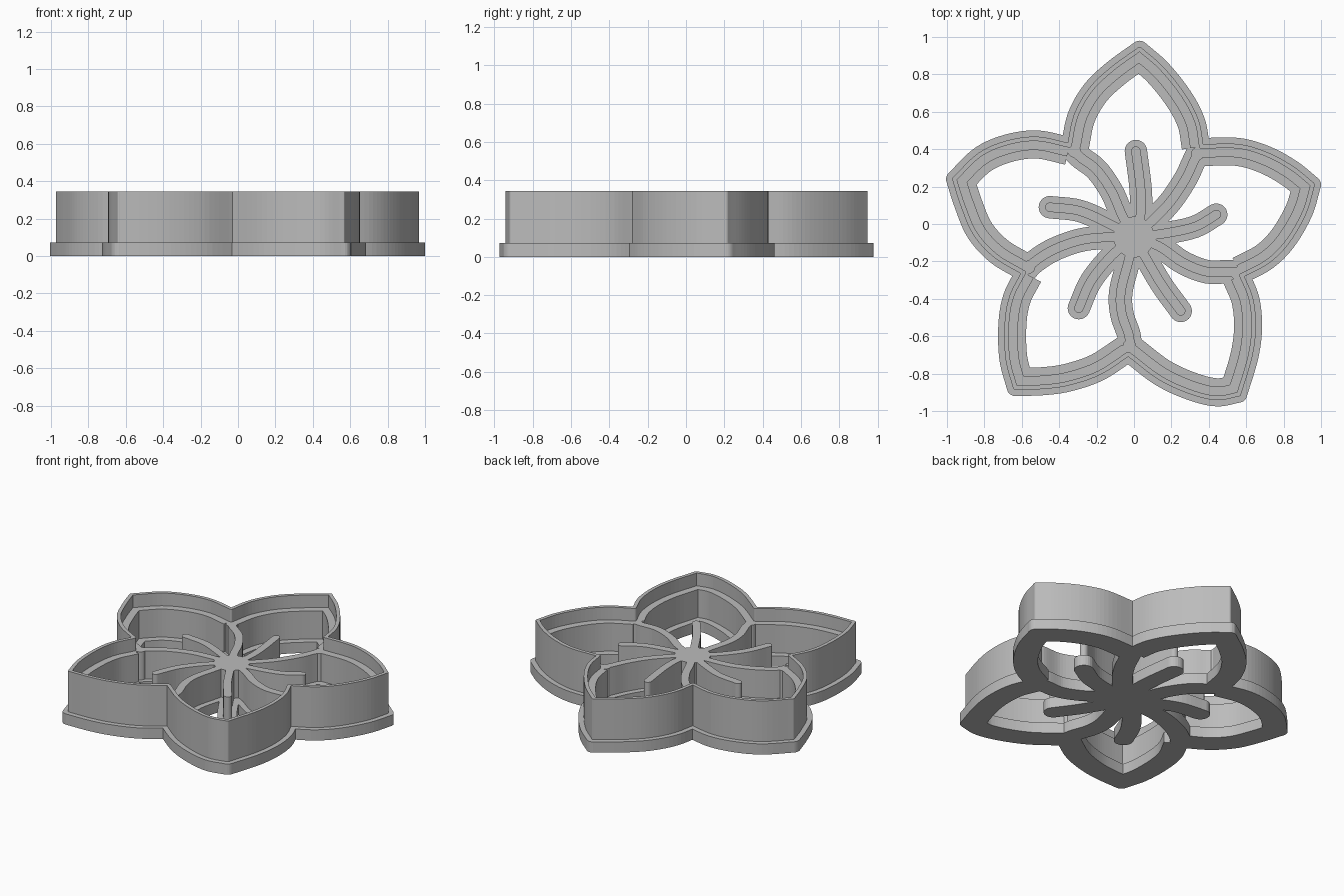
import bpy
import bmesh
import math
from mathutils import Vector
from mathutils.geometry import delaunay_2d_cdt

cube = bpy.data.objects.get("Cube")
if cube:
    bpy.data.objects.remove(cube, do_unlink=True)

# Heights and stroke widths
BASE_TOP, STAMP_TOP, BLADE_TOP = 0.072, 0.26, 0.345
RIM_OUT, RIM_IN = 0.045, 0.105
BLADE_HALF, STAMP_IN = 0.012, 0.06
LINE_BASE, LINE_WALL = 0.063, 0.025
CENTRE = (0, -7)

# Petal edges, clockwise, in hundredths; each begins at a corner
# (notch, tip, notch, ...) and ends where the next begins
PETAL_EDGES = [
    [(-34.5, 42), (-31, 58), (-23, 72), (-11.5, 83)],
    [(3, 93.5), (15, 83), (26.5, 68.5), (33.5, 55)],
    [(36, 41.5), (56, 41.5), (71.5, 37), (85, 29.5)],
    [(95.5, 21), (91, 6), (82, -9.5), (71.5, -20)],
    [(57.5, -27.5), (62.5, -40), (64, -55), (62, -71)],
    [(56, -91), (44, -93), (29.5, -89.5), (13.5, -82)],
    [(-3, -69.5), (-18.5, -79.5), (-34.5, -85), (-48, -87)],
    [(-63.5, -87.5), (-67.5, -72), (-68, -53.5), (-65.5, -39)],
    [(-59, -26), (-74, -17), (-85, -5), (-91.5, 10)],
    [(-96, 24), (-82.5, 37), (-67.5, 43.5), (-51.5, 45.5)],
]
# Lines between petals, from each notch to the centre
DIVIDERS = [
    [(-34.5, 42), (-29, 36), (-20, 29), (-12, 17.5), (-6.5, 5)],
    [(36, 41.5), (32, 33.5), (27.5, 24), (19.5, 12), (9.5, 1.5)],
    [(57.5, -27.5), (52, -25.5), (39, -25.5), (26, -20.5), (13.5, -12)],
    [(-3, -69.5), (-2.5, -60.5), (-6.5, -48), (-7, -36), (-3, -20)],
    [(-59, -26), (-53, -20), (-42.5, -13.5), (-28, -8.5), (-13, -7)],
]
# Stamens, from the rounded tip to the centre
STAMENS = [
    [(1, 39), (3.5, 19), (3.5, 5)],
    [(44, 5), (32.5, -1.5), (16.5, -5)],
    [(25, -46.5), (15.5, -33.5), (8, -21)],
    [(-29.5, -45), (-23, -30.5), (-12, -17)],
    [(-45, 9), (-29, 7), (-13, 0)],
]


def smooth_path(points, steps=6):
    """Smooth curve through the points."""
    p = [Vector(q) / 100 for q in points]
    p = [2 * p[0] - p[1]] + p + [2 * p[-1] - p[-2]]
    path = []
    for a, b, c, d in zip(p, p[1:], p[2:], p[3:]):
        for i in range(steps):
            t = i / steps
            path.append(0.5 * (2 * b + (c - a) * t
                               + (2 * a - 5 * b + 4 * c - d) * t * t
                               + (3 * b - a - 3 * c + d) * t ** 3))
    return path + [p[-2]]


def strip(path, left, right):
    """Quads along a path, between two sideways offsets."""
    rails = []
    for i, point in enumerate(path):
        along = path[min(i + 1, len(path) - 1)] - path[max(i - 1, 0)]
        side = Vector((-along.y, along.x)).normalized()
        rails.append((point + side * left, point + side * right))
    return [[a[0], a[1], b[1], b[0]] for a, b in zip(rails, rails[1:])]


def disc(centre, radius, sides=24):
    turn = 2 * math.pi / sides
    return [[centre + radius * Vector((math.cos(i * turn), math.sin(i * turn)))
             for i in range(sides)]]


def slab(name, polygons, bottom, top, material):
    """Merge overlapping flat polygons into one shape and thicken it."""
    coords, loops = [], []
    for poly in polygons:
        area = sum(a.x * b.y - a.y * b.x for a, b in zip(poly, poly[1:] + poly[:1]))
        if area < 0:
            poly = poly[::-1]
        loops.append(list(range(len(coords), len(coords) + len(poly))))
        coords += poly
    result = delaunay_2d_cdt(coords, [], loops, 0, 1e-5)
    bm = bmesh.new()
    verts = [bm.verts.new((v.x, v.y, bottom)) for v in result[0]]
    for face, source in zip(result[2], result[5]):
        if source:
            bm.faces.new([verts[i] for i in face])
    loose = [v for v in bm.verts if not v.link_faces]
    bmesh.ops.delete(bm, geom=loose, context='VERTS')
    for face in bm.faces:
        face.normal_update()
        if face.normal.z < 0:
            face.normal_flip()
    mesh = bpy.data.meshes.new(name)
    bm.to_mesh(mesh)
    bm.free()
    mesh.materials.append(material)
    obj = bpy.data.objects.new(name, mesh)
    bpy.context.collection.objects.link(obj)
    thicken = obj.modifiers.new("Thickness", 'SOLIDIFY')
    thicken.thickness = top - bottom
    thicken.offset = 1
    return obj


grey = bpy.data.materials.new("plain grey")
grey.use_nodes = True
grey.diffuse_color = (0.5, 0.5, 0.5, 1)
grey.node_tree.nodes["Principled BSDF"].inputs["Base Color"].default_value = (0.5, 0.5, 0.5, 1)

base, stamp, blade = [], [], []

# Petal outline: wide foot, stepped inner wall and thin cutting edge
for edge, following in zip(PETAL_EDGES, PETAL_EDGES[1:] + PETAL_EDGES[:1]):
    path = smooth_path(edge + following[:1])
    base += strip(path, RIM_OUT, -RIM_IN) + disc(path[0], RIM_OUT)
    stamp += strip(path, 0, -STAMP_IN)
    blade += strip(path, BLADE_HALF, -BLADE_HALF) + disc(path[0], BLADE_HALF, 12)

# Lines between the petals
for line in DIVIDERS:
    path = smooth_path(line + [CENTRE])
    base += strip(path, LINE_BASE, -LINE_BASE) + disc(path[6], LINE_BASE)
    stamp += strip(path, LINE_WALL, -LINE_WALL) + disc(path[3], LINE_WALL * 1.4)

# Stamens with rounded tips
for line in STAMENS:
    path = smooth_path(line + [CENTRE])
    for shape, half in ((base, LINE_BASE * 0.95), (stamp, LINE_WALL)):
        shape += strip(path, half, -half) + disc(path[0], half)

# Solid middle of the flower
middle = Vector(CENTRE) / 100
base += disc(middle, 0.16)
stamp += disc(middle, 0.11)

slab("base_flange", base, 0, BASE_TOP, grey)
slab("inner_stamp_walls", stamp, BASE_TOP, STAMP_TOP, grey)
slab("outer_cutting_wall", blade, BASE_TOP, BLADE_TOP, grey)
